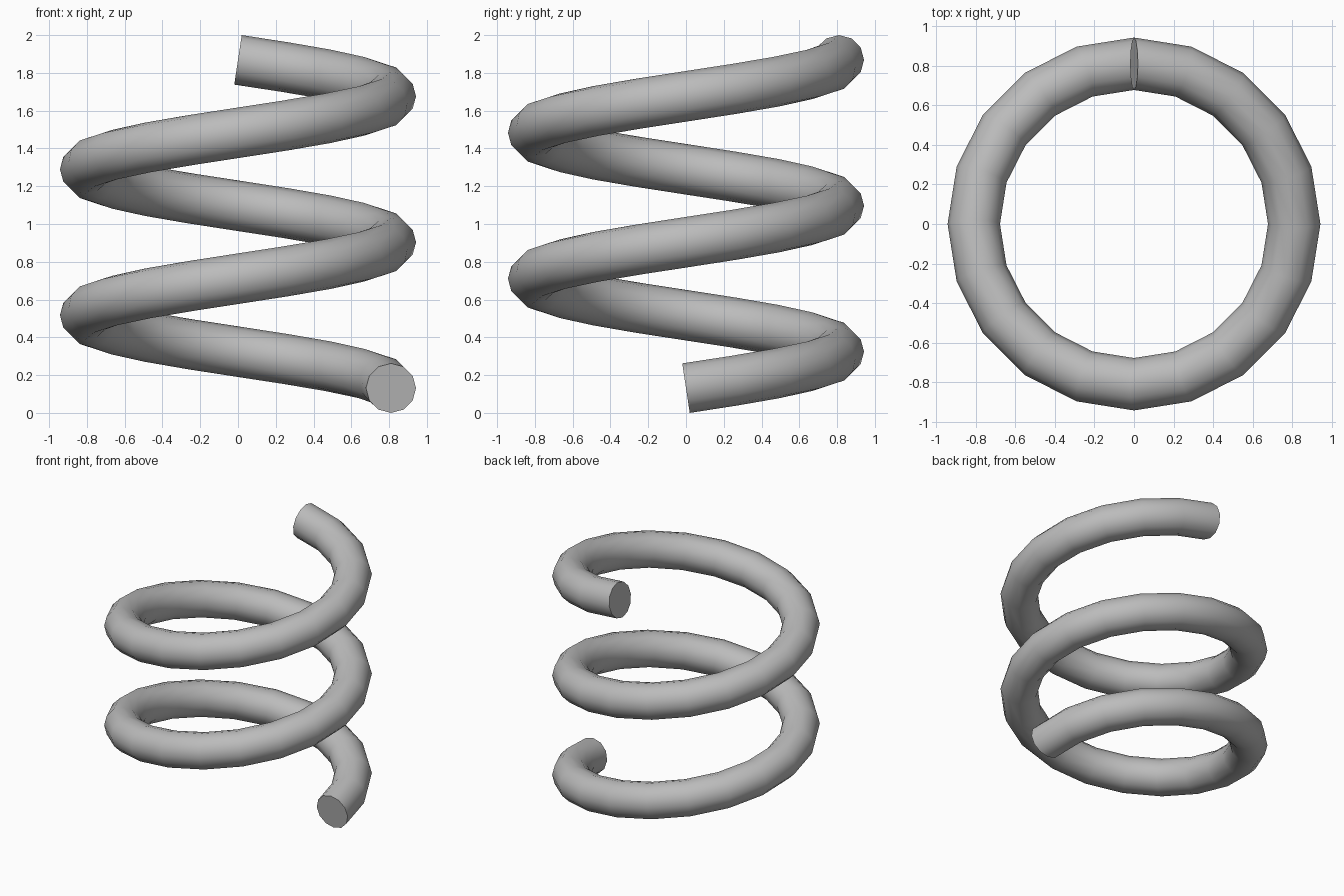
import bpy, bmesh
from math import pi, cos, sin
from mathutils import Vector

cube = bpy.data.objects.get("Cube")
if cube:
    bpy.data.objects.remove(cube, do_unlink=True)

RADIUS, TUBE, TURNS = 0.81, 0.1325, 2.25
PER_TURN, SIDES = 20, 12
Z_START, Z_END = 0.131, 1.869

# Flat grey metal
steel = bpy.data.materials.new("grey steel")
steel.use_nodes = True
color = (0.5, 0.5, 0.5, 1)
steel.diffuse_color = color
steel.node_tree.nodes["Principled BSDF"].inputs["Base Color"].default_value = color

# Round wire swept along a rising helix, each ring square to the path
bm = bmesh.new()
steps = int(TURNS * PER_TURN)
climb = (Z_END - Z_START) / (TURNS * 2 * pi)
rings = []
for i in range(steps + 1):
    a = 2 * pi * i / PER_TURN
    outward = Vector((cos(a), sin(a), 0))
    tangent = Vector((-RADIUS * sin(a), RADIUS * cos(a), climb)).normalized()
    across = outward.cross(tangent)
    center = outward * RADIUS + Vector((0, 0, Z_START + climb * a))
    ring = []
    for k in range(SIDES):
        t = 2 * pi * k / SIDES
        ring.append(bm.verts.new(center + TUBE * (outward * cos(t) + across * sin(t))))
    rings.append(ring)

for low, high in zip(rings, rings[1:]):
    for k in range(SIDES):
        n = (k + 1) % SIDES
        bm.faces.new((low[k], low[n], high[n], high[k]))

# Flat cut ends
bm.faces.new(rings[0])
bm.faces.new(rings[-1])
bmesh.ops.recalc_face_normals(bm, faces=bm.faces)

mesh = bpy.data.meshes.new("coil_spring")
bm.to_mesh(mesh)
bm.free()
mesh.materials.append(steel)
spring = bpy.data.objects.new("coil_spring", mesh)
bpy.context.collection.objects.link(spring)

# Smooth wire with crisp ends
bpy.ops.object.select_all(action="DESELECT")
spring.select_set(True)
bpy.context.view_layer.objects.active = spring
bpy.ops.object.shade_smooth_by_angle(angle=pi / 4)
